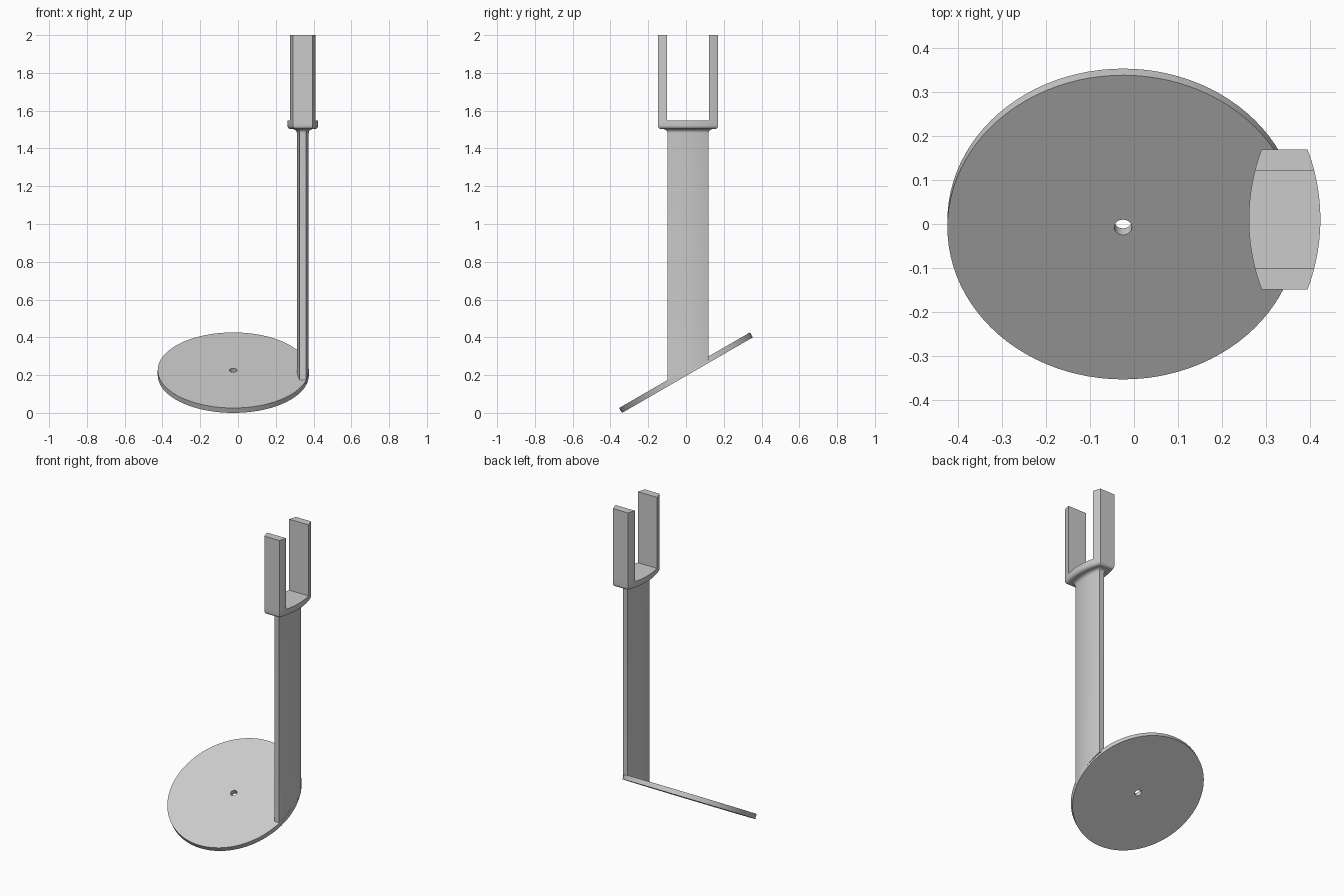
import bpy, bmesh
from math import sin, cos, tan, pi, radians, sqrt
from mathutils import Matrix

if "Cube" in bpy.data.objects:
    bpy.data.objects.remove(bpy.data.objects["Cube"], do_unlink=True)

grey = bpy.data.materials.new("plain grey")
grey.use_nodes = True
colour = (0.6, 0.6, 0.6, 1)
grey.diffuse_color = colour
grey.node_tree.nodes["Principled BSDF"].inputs["Base Color"].default_value = colour

TILT = radians(30)
DISC_X, DISC_Z, DISC_R, DISC_T = -0.025, 0.213, 0.4, 0.03
POST_X, POST_Y = 0.343, 0.0105      # centre of the post
HALF_X, HALF_Y = 0.0315, 0.1095     # half size of the post
LIP = 0.05                          # how far the saddle overhangs the post


def finish(name, bm):
    bmesh.ops.recalc_face_normals(bm, faces=bm.faces)
    mesh = bpy.data.meshes.new(name)
    bm.to_mesh(mesh)
    bm.free()
    obj = bpy.data.objects.new(name, mesh)
    bpy.context.collection.objects.link(obj)
    mesh.materials.append(grey)
    bpy.ops.object.select_all(action="DESELECT")
    obj.select_set(True)
    bpy.context.view_layer.objects.active = obj
    bpy.ops.object.shade_smooth_by_angle(angle=radians(35))
    return obj


def barrel(offset, y0=-1, y1=1, steps=20):
    """Outline with two bulging long sides and flat ends, clipped to y0..y1."""
    r, reach = DISC_R + offset, HALF_Y + offset
    low, high = max(-reach, y0 - POST_Y), min(reach, y1 - POST_Y)
    ys = [low + (high - low) * i / steps for i in range(steps + 1)]
    half = [HALF_X + offset - r + sqrt(r * r - y * y) for y in ys]
    right = [(POST_X + h, POST_Y + y) for h, y in zip(half, ys)]
    left = [(POST_X - h, POST_Y + y) for h, y in zip(half, ys)]
    return right + left[::-1]


def loft(name, rings):
    bm = bmesh.new()
    loops = [[bm.verts.new(p) for p in ring] for ring in rings]
    n = len(loops[0])
    for a, b in zip(loops, loops[1:]):
        for i in range(n):
            j = (i + 1) % n
            bm.faces.new((a[i], a[j], b[j], b[i]))
    bm.faces.new(loops[0][::-1])
    bm.faces.new(loops[-1])
    return finish(name, bm)


def level(outline, z):
    return [(x, y, z) for x, y in outline]


# Tilted disc with a centre hole, turned from a rectangular profile
bm = bmesh.new()
t = DISC_T / 2
profile = [(0.02, -t), (DISC_R, -t), (DISC_R, t), (0.02, t)]
verts = [bm.verts.new((r, 0, z)) for r, z in profile]
edges = [bm.edges.new((verts[i], verts[(i + 1) % 4])) for i in range(4)]
bmesh.ops.spin(bm, geom=verts + edges, cent=(0, 0, 0), axis=(0, 0, 1),
               angle=2 * pi, steps=96, use_duplicate=False)
bmesh.ops.remove_doubles(bm, verts=bm.verts, dist=0.0001)
bm.transform(Matrix.Translation((DISC_X, 0, DISC_Z)) @ Matrix.Rotation(TILT, 4, "X"))
finish("base_disc", bm)

# Post cut to the slope of the disc, flaring into a rounded saddle
rings = [[(x, y, DISC_Z + y * tan(TILT)) for x, y in barrel(0)]]
for i in range(7):                  # concave fillet under the saddle
    a = i / 6 * pi / 2
    rings.append(level(barrel(0.02 * (1 - cos(a))), 1.482 + 0.02 * sin(a)))
for i in range(7):                  # rounded lower edge of the saddle
    a = i / 6 * pi / 2
    rings.append(level(barrel(LIP - 0.02 + 0.02 * sin(a)), 1.522 - 0.02 * cos(a)))
rings.append(level(barrel(LIP), 1.548))
loft("post_and_saddle", rings)

# Two upright prongs following the saddle outline
for name, y0, y1 in (("front_prong", -1, -0.101), ("back_prong", 0.122, 1)):
    outline = barrel(LIP, y0, y1, steps=6)
    loft(name, [level(outline, 1.548), level(outline, 2.0)])
